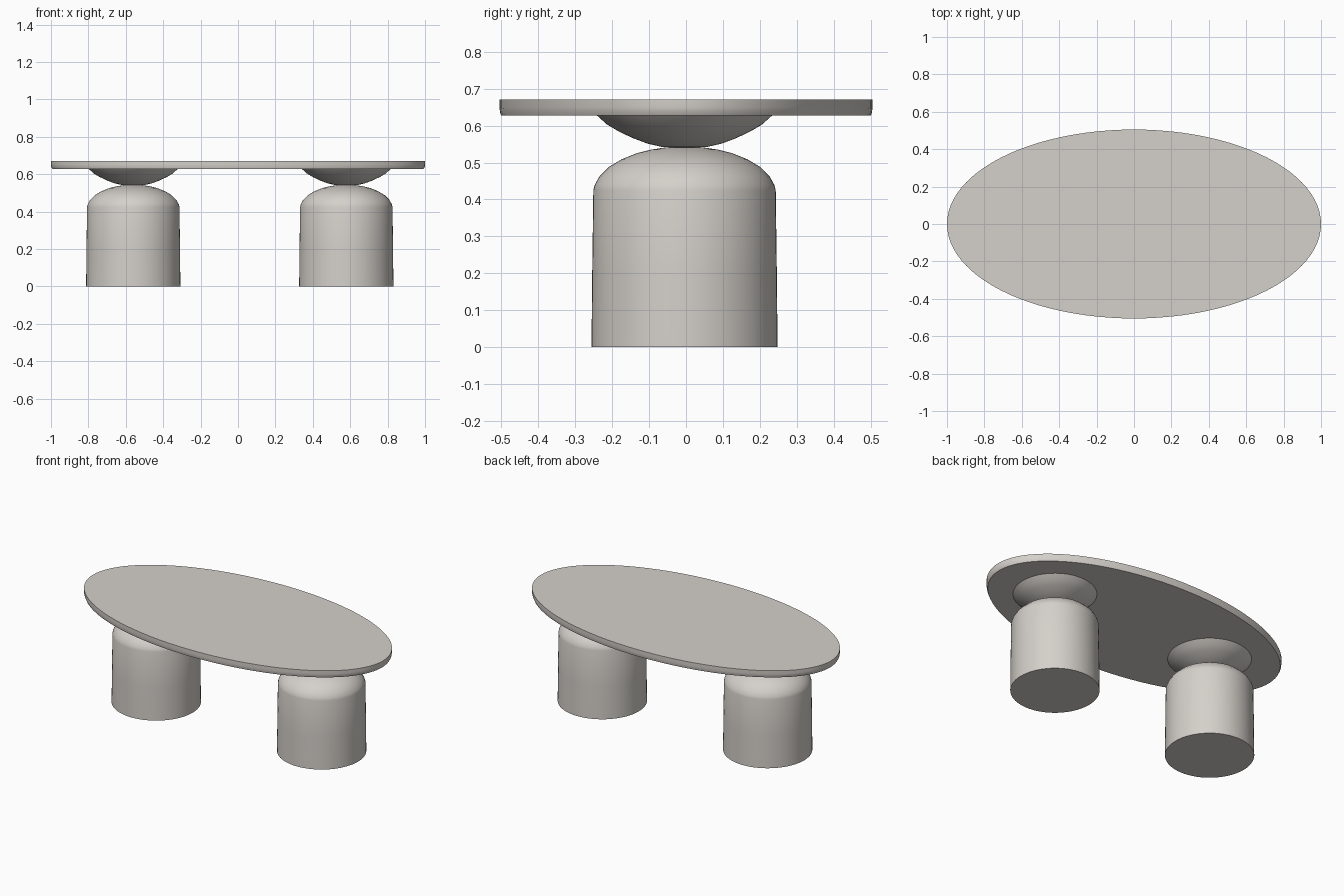
import bpy, bmesh, math

if "Cube" in bpy.data.objects:
    bpy.data.objects.remove(bpy.data.objects["Cube"])

stone = bpy.data.materials.new("warm grey stone")
stone.diffuse_color = (0.66, 0.63, 0.59, 1)
stone.use_nodes = True
stone.node_tree.nodes["Principled BSDF"].inputs["Base Color"].default_value = stone.diffuse_color


def lathe(name, profile, centre=(0, 0), scale=(1, 1), sides=64, angle=40):
    """Revolve (radius, z) points, from bottom to top, into a capped solid."""
    bm = bmesh.new()
    rings = []
    for r, z in profile:
        rings.append([bm.verts.new((r * scale[0] * math.cos(math.tau * i / sides),
                                    r * scale[1] * math.sin(math.tau * i / sides), z))
                      for i in range(sides)])
    for a, b in zip(rings, rings[1:]):
        for i in range(sides):
            j = (i + 1) % sides
            bm.faces.new((a[i], a[j], b[j], b[i]))
    bm.faces.new(rings[0][::-1])
    bm.faces.new(rings[-1])
    mesh = bpy.data.meshes.new(name)
    bm.to_mesh(mesh)
    bm.free()
    mesh.materials.append(stone)
    obj = bpy.data.objects.new(name, mesh)
    obj.location = (centre[0], centre[1], 0)
    bpy.context.collection.objects.link(obj)
    bpy.context.view_layer.objects.active = obj
    obj.select_set(True)
    bpy.ops.object.shade_smooth_by_angle(angle=math.radians(angle))
    obj.select_set(False)
    return obj


# Oval top with a slightly undercut rim
lathe("table_top", [(0.992, 0.627), (0.998, 0.638), (1.0, 0.65), (1.0, 0.671)],
      scale=(1, 0.505), sides=96)

# Domed drum and the shallow bowl balanced on it
drum = [(0.252, 0), (0.250, 0.2), (0.247, 0.425), (0.243, 0.44), (0.230, 0.463),
        (0.205, 0.488), (0.17, 0.509), (0.13, 0.525), (0.09, 0.535),
        (0.05, 0.541), (0.01, 0.542)]
bowl = [(0.01, 0.540), (0.06, 0.542), (0.10, 0.551), (0.14, 0.566),
        (0.18, 0.585), (0.21, 0.603), (0.238, 0.628)]
for side, x in (("left", -0.56), ("right", 0.579)):
    lathe(side + "_leg_drum", drum, (x, -0.004))
    lathe(side + "_leg_bowl", bowl, (x, -0.004))
